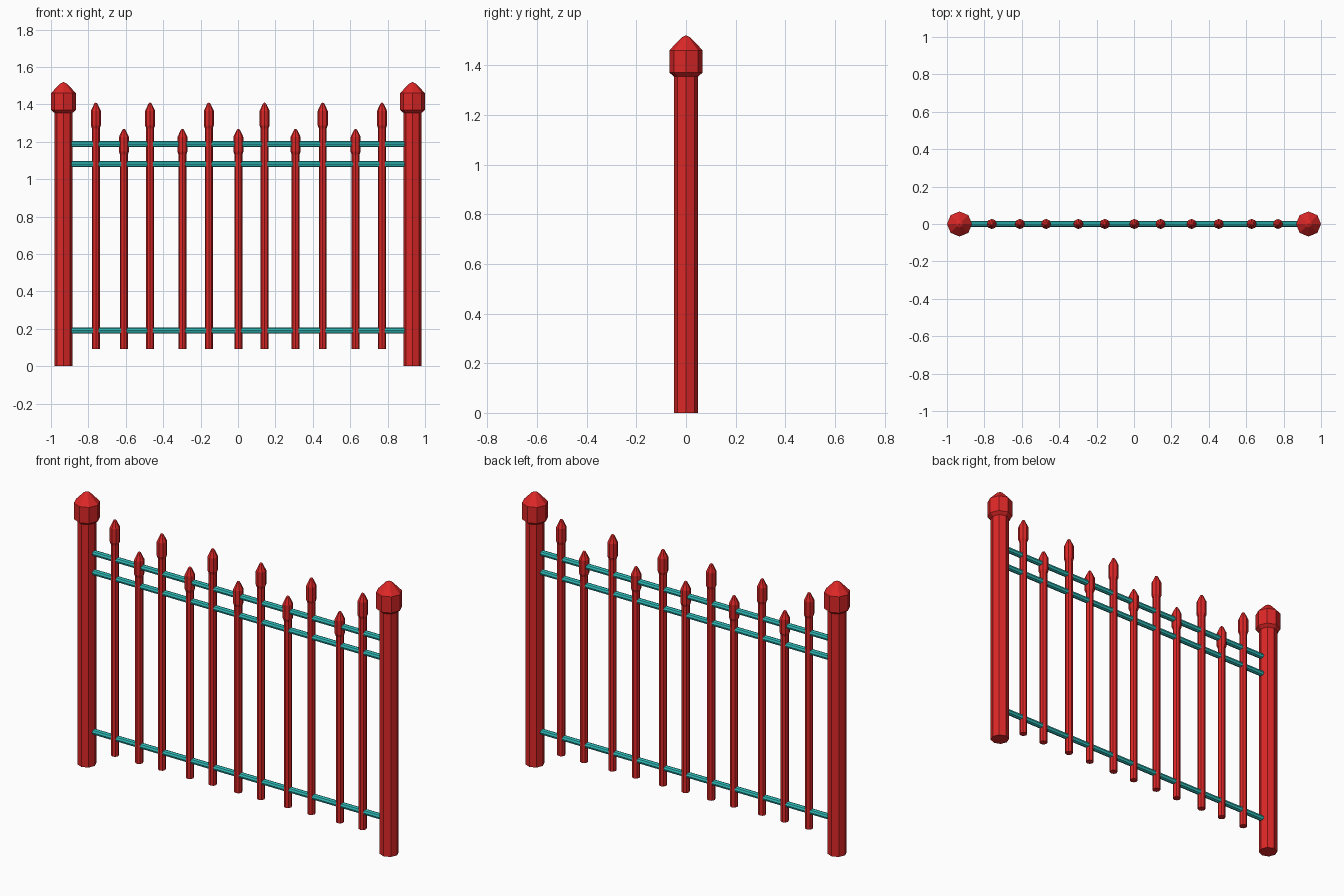
import bpy, bmesh, math

if "Cube" in bpy.data.objects:
    bpy.data.objects.remove(bpy.data.objects["Cube"])


def material(name, color):
    m = bpy.data.materials.new(name)
    m.diffuse_color = color
    m.use_nodes = True
    m.node_tree.nodes["Principled BSDF"].inputs["Base Color"].default_value = m.diffuse_color
    return m


RED = material("red_paint", (0.72, 0.02, 0.02, 1))
TEAL = material("teal_paint", (0.03, 0.52, 0.50, 1))


def lathe(name, profile, mat, sides=8):
    """Closed flat-shaded solid from (radius, height) points, spun about z."""
    bm = bmesh.new()
    rings = []
    for r, z in profile:
        if r == 0:
            rings.append([bm.verts.new((0, 0, z))] * sides)
        else:
            rings.append([bm.verts.new((r * math.cos(math.tau * i / sides),
                                        r * math.sin(math.tau * i / sides), z))
                          for i in range(sides)])
    for low, high in zip(rings, rings[1:]):
        for i in range(sides):
            j = (i + 1) % sides
            face = list(dict.fromkeys((low[i], low[j], high[j], high[i])))
            bm.faces.new(face)
    if profile[0][0]:
        bm.faces.new(rings[0][::-1])
    if profile[-1][0]:
        bm.faces.new(rings[-1])
    bmesh.ops.recalc_face_normals(bm, faces=bm.faces[:])
    mesh = bpy.data.meshes.new(name)
    bm.to_mesh(mesh)
    bm.free()
    mesh.materials.append(mat)
    ob = bpy.data.objects.new(name, mesh)
    bpy.context.collection.objects.link(ob)
    return ob


# End posts with pointed caps
for side, x in (("left", -0.933), ("right", 0.933)):
    post = lathe(side + "_post", [
        (0.049, 0), (0.049, 1.355), (0.067, 1.37), (0.067, 1.46),
        (0.018, 1.511), (0, 1.52)], RED)
    post.location.x = x

# Pickets, alternating tall and short, with spear heads
xs = [-0.76, -0.61, -0.47, -0.297, -0.156, 0.002, 0.142, 0.308, 0.453, 0.629, 0.77]
for i, x in enumerate(xs):
    top = 1.27 if i % 2 else 1.41
    picket = lathe(f"picket_{i + 1}", [
        (0.021, 0.093), (0.021, top - 0.138), (0.027, top - 0.122),
        (0.027, top - 0.045), (0.008, top - 0.005), (0, top)], RED)
    picket.location.x = x

# Horizontal rails running between the posts
for name, z in (("bottom_rail", 0.19), ("middle_rail", 1.08), ("top_rail", 1.187)):
    rail = lathe(name, [(0.016, -0.892), (0.016, 0.892)], TEAL)
    rail.rotation_euler.y = math.pi / 2
    rail.location.z = z
